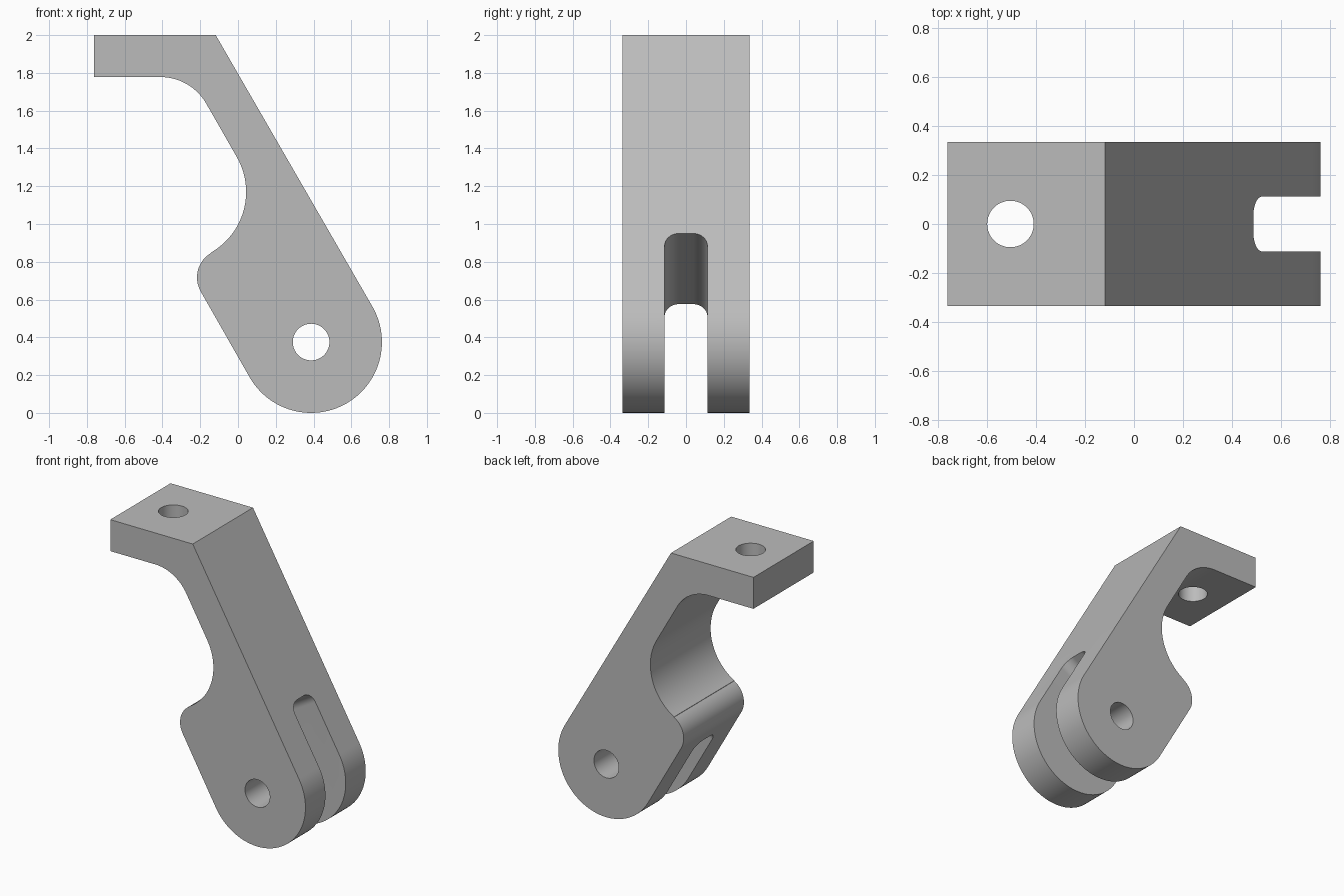
import bpy, bmesh, math
from mathutils import Matrix, Vector

cube = bpy.data.objects.get("Cube")
if cube:
    bpy.data.objects.remove(cube, do_unlink=True)

grey = bpy.data.materials.new("plain grey")
grey.use_nodes = True
grey.diffuse_color = (0.5, 0.5, 0.5, 1)
grey.node_tree.nodes["Principled BSDF"].inputs["Base Color"].default_value = (0.5, 0.5, 0.5, 1)


def arc(cx, cy, r, start, end, steps=24):
    """Points along an arc, angles in degrees."""
    angles = [math.radians(start + (end - start) * i / steps) for i in range(steps + 1)]
    return [(cx + r * math.cos(a), cy + r * math.sin(a)) for a in angles]


def prism(name, outline, matrix, depth):
    """Extrude a flat outline both ways along the matrix z axis."""
    bm = bmesh.new()
    face = bm.faces.new([bm.verts.new((x, y, -depth / 2)) for x, y in outline])
    result = bmesh.ops.extrude_face_region(bm, geom=[face])
    moved = [v for v in result["geom"] if isinstance(v, bmesh.types.BMVert)]
    bmesh.ops.translate(bm, verts=moved, vec=(0, 0, depth))
    bmesh.ops.recalc_face_normals(bm, faces=bm.faces)
    bm.transform(matrix)
    mesh = bpy.data.meshes.new(name)
    bm.to_mesh(mesh)
    bm.free()
    mesh.materials.append(grey)
    obj = bpy.data.objects.new(name, mesh)
    bpy.context.collection.objects.link(obj)
    return obj


def cut(target, cutter):
    """Subtract the cutter and remove it."""
    mod = target.modifiers.new("cut", 'BOOLEAN')
    mod.operation = 'DIFFERENCE'
    mod.solver = 'EXACT'
    mod.object = cutter
    bpy.context.view_layer.objects.active = target
    bpy.ops.object.modifier_apply(modifier=mod.name)
    bpy.data.objects.remove(cutter, do_unlink=True)


# Side profile: rounded foot, slanted arm, top flange, relief curve and heel
PX, PZ = 0.387, 0.375
side = Matrix.Rotation(math.pi / 2, 4, 'X')
profile = arc(PX, PZ, 0.375, -150, 30, 64)
profile += [(-0.118, 2), (-0.762, 2), (-0.762, 1.778)]
profile += arc(-0.411, 1.498, 0.28, 90, 30)
profile += arc(-0.327, 1.17, 0.37, 30, -60, 32)
profile += arc(-0.067, 0.717, 0.15, 120, 210)
bracket = prism("hinge_bracket", profile, side, 0.672)

# Pivot hole through the foot and bolt hole through the flange
cut(bracket, prism("pivot_hole", arc(PX, PZ, 0.097, 0, 354, 59), side, 1))
cut(bracket, prism("bolt_hole", arc(-0.505, 0, 0.095, 0, 354, 59),
                   Matrix.Translation((0, 0, 1.9)), 0.5))

# Fork slot, running up the arm and cut square to its slanted face
W, END, R = 0.113, 0.447, 0.075
slot = [(-W, -1), (W, -1)] + arc(W - R, END - R, R, 0, 90, 12) + arc(R - W, END - R, R, 90, 180, 12)
up = Vector((-0.5, 0, math.sqrt(0.75)))
through = Vector((math.sqrt(0.75), 0, 0.5))
across = up.cross(through)
frame = Matrix((across, up, through)).transposed().to_4x4()
cut(bracket, prism("fork_slot", slot, Matrix.Translation((PX, 0, PZ)) @ frame, 2))

# Smooth curves with crisp edges
bpy.ops.object.select_all(action='DESELECT')
bracket.select_set(True)
bpy.context.view_layer.objects.active = bracket
bpy.ops.object.shade_smooth_by_angle(angle=math.radians(25))
